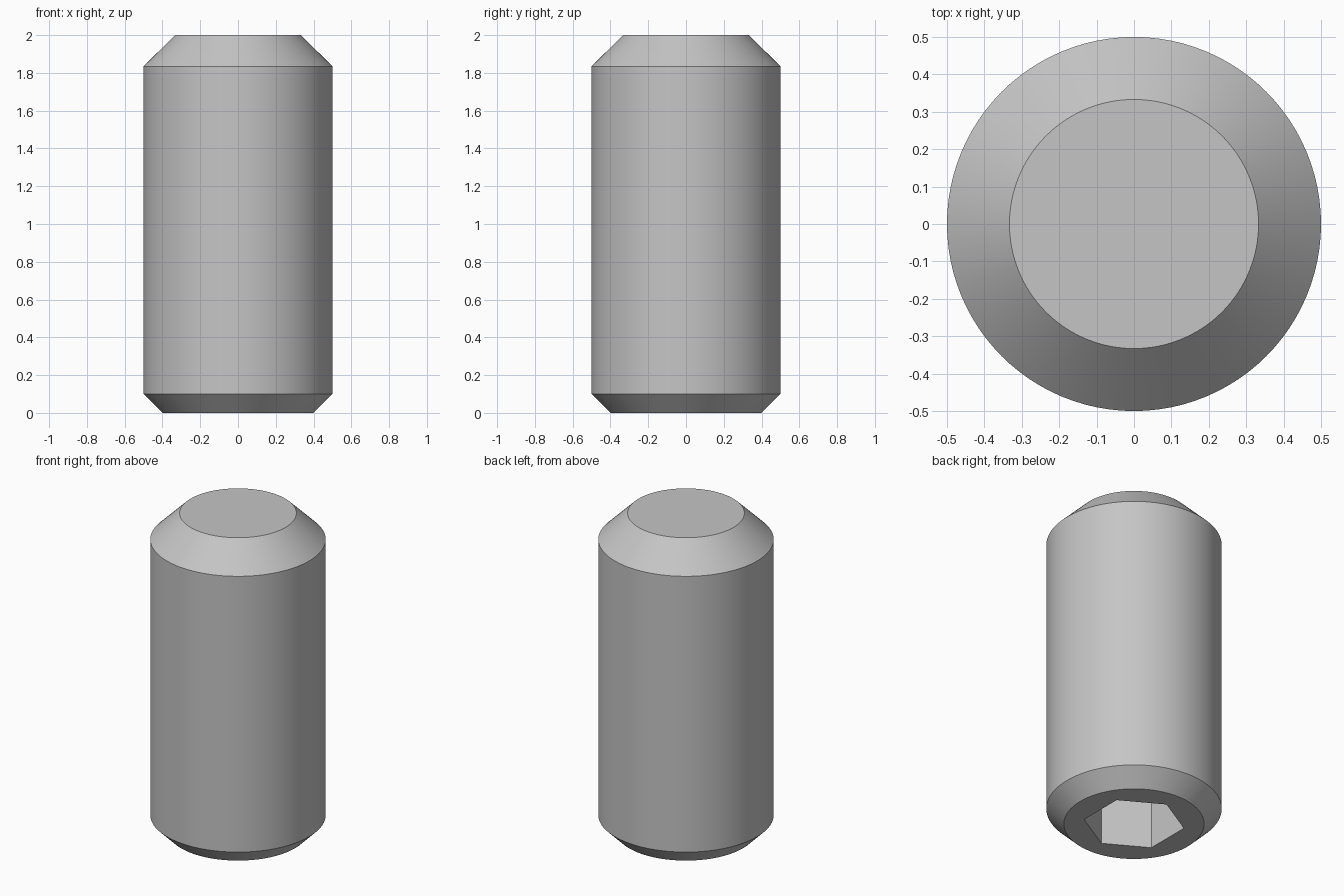
import bpy
import bmesh
from math import cos, sin, radians, pi

if "Cube" in bpy.data.objects:
    bpy.data.objects.remove(bpy.data.objects["Cube"], do_unlink=True)

SEGMENTS = 96
HEX_RADIUS = 0.2887   # half a unit across the flats
HEX_DEPTH = 0.58

steel = bpy.data.materials.new("grey steel")
steel.use_nodes = True
colour = (0.56, 0.56, 0.56, 1)
steel.diffuse_color = colour
steel.node_tree.nodes["Principled BSDF"].inputs["Base Color"].default_value = colour


def ring(bm, radius, z, count, start=0.0):
    """Closed loop of vertices around the axis."""
    return [bm.verts.new((radius * cos(start + 2 * pi * i / count),
                          radius * sin(start + 2 * pi * i / count), z))
            for i in range(count)]


def wall(bm, lower, upper):
    """Quads joining two rings of equal count."""
    n = len(lower)
    for i in range(n):
        j = (i + 1) % n
        bm.faces.new((lower[i], lower[j], upper[j], upper[i]))


bm = bmesh.new()

# Chamfered cylinder with a flat point on top
profile = [(0.40, 0.0), (0.50, 0.10), (0.50, 1.835), (0.333, 2.0)]
rings = [ring(bm, r, z, SEGMENTS) for r, z in profile]
for lower, upper in zip(rings, rings[1:]):
    wall(bm, lower, upper)
bm.faces.new(rings[-1])

# Hexagonal key socket in the underside
mouth = ring(bm, HEX_RADIUS, 0, 6, radians(30))
floor = ring(bm, HEX_RADIUS, HEX_DEPTH, 6, radians(30))
wall(bm, mouth, floor)
bm.faces.new(floor)

# Flat rim between the bottom edge and the socket mouth
rim_edges = [e for e in bm.edges if all(abs(v.co.z) < 1e-6 for v in e.verts)]
bmesh.ops.triangle_fill(bm, edges=rim_edges, use_beauty=True, normal=(0, 0, -1))
bmesh.ops.recalc_face_normals(bm, faces=bm.faces)

mesh = bpy.data.meshes.new("set_screw")
bm.to_mesh(mesh)
bm.free()
mesh.materials.append(steel)
screw = bpy.data.objects.new("set_screw", mesh)
bpy.context.collection.objects.link(screw)

# Smooth sides with crisp chamfer and socket edges
bpy.ops.object.select_all(action='DESELECT')
screw.select_set(True)
bpy.context.view_layer.objects.active = screw
bpy.ops.object.shade_smooth_by_angle(angle=radians(30))
